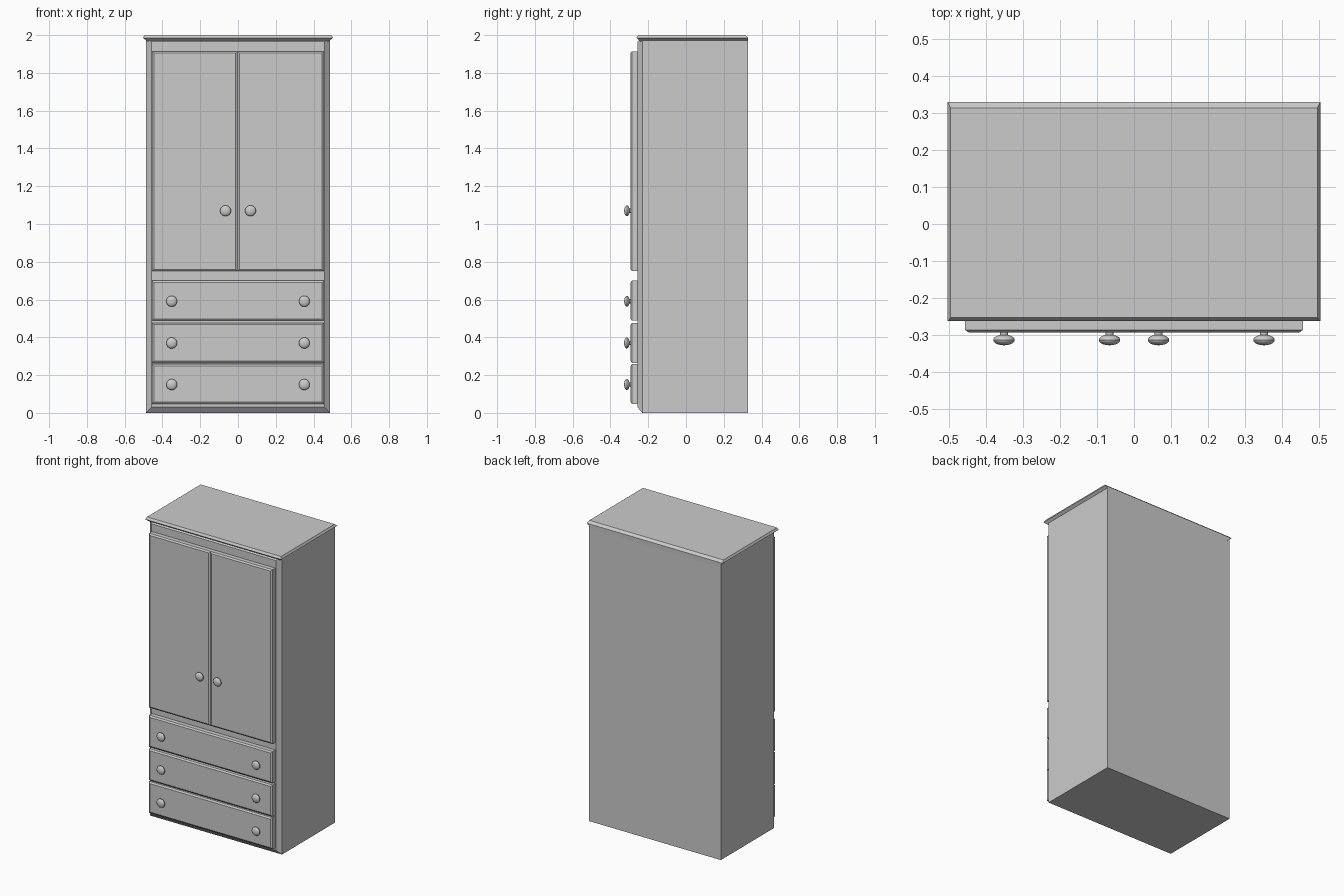
import bpy, bmesh
from math import sin, cos, pi

if "Cube" in bpy.data.objects:
    bpy.data.objects.remove(bpy.data.objects["Cube"])


def loft(name, rings, smooth=False):
    """Skin a closed solid through a list of equal-length point rings."""
    bm = bmesh.new()
    vs = [[bm.verts.new(p) for p in r] for r in rings]
    n = len(rings[0])
    for a, b in zip(vs, vs[1:]):
        for i in range(n):
            j = (i + 1) % n
            bm.faces.new((a[i], a[j], b[j], b[i]))
    bm.faces.new(vs[0])
    bm.faces.new(vs[-1])
    bmesh.ops.recalc_face_normals(bm, faces=bm.faces)
    me = bpy.data.meshes.new(name)
    bm.to_mesh(me)
    bm.free()
    ob = bpy.data.objects.new(name, me)
    bpy.context.collection.objects.link(ob)
    if smooth:
        bpy.context.view_layer.objects.active = ob
        ob.select_set(True)
        bpy.ops.object.shade_smooth_by_angle()
        ob.select_set(False)
    return ob


def rect_y(x0, x1, z0, z1, y):
    return [(x0, y, z0), (x1, y, z0), (x1, y, z1), (x0, y, z1)]


def rect_z(x, y0, y1, z):
    return [(-x, y0, z), (x, y0, z), (x, y1, z), (-x, y1, z)]


def panel(name, x0, x1, z0, z1):
    """Door or drawer front with a bevelled edge."""
    b = 0.01
    loft(name, [rect_y(x0, x1, z0, z1, -0.25),
                rect_y(x0, x1, z0, z1, -0.286),
                rect_y(x0 + b, x1 - b, z0 + b, z1 - b, -0.293)])


def knob(name, x, z, seg=24):
    """Turned knob: stem plus flattened head."""
    prof = [(0.011, -0.288), (0.011, -0.3)]
    for k in range(10):
        a = pi * (0.14 + 0.84 * k / 9)
        prof.append((0.029 * sin(a), -0.313 + 0.0145 * cos(a)))
    loft(name, [[(x + r * cos(2 * pi * i / seg), y, z + r * sin(2 * pi * i / seg))
                 for i in range(seg)] for r, y in prof], smooth=True)


# Carcass, chamfered around the front
loft("cabinet_body", [rect_y(-0.487, 0.487, 0, 1.985, 0.328),
                      rect_y(-0.487, 0.487, 0, 1.985, -0.231),
                      rect_y(-0.459, 0.459, 0.03, 1.965, -0.257)])

# Crown moulding
loft("crown", [rect_z(0.46, -0.225, 0.328, 1.952),
               rect_z(0.503, -0.262, 0.329, 1.985),
               rect_z(0.495, -0.253, 0.313, 2.0)])

# Doors
panel("left_door", -0.456, -0.002, 0.75, 1.914)
panel("right_door", -0.002, 0.456, 0.75, 1.914)

# Drawers
for i, (z0, z1) in enumerate([(0.048, 0.258), (0.265, 0.477), (0.488, 0.70)]):
    panel(f"drawer_{i + 1}", -0.456, 0.456, z0, z1)

# Knobs, mirrored left and right
for side, s in (("left", -1), ("right", 1)):
    knob(f"{side}_door_knob", s * 0.066, 1.07)
    for i, z in enumerate((0.15, 0.37, 0.591)):
        knob(f"{side}_drawer_knob_{i + 1}", s * 0.351, z)
